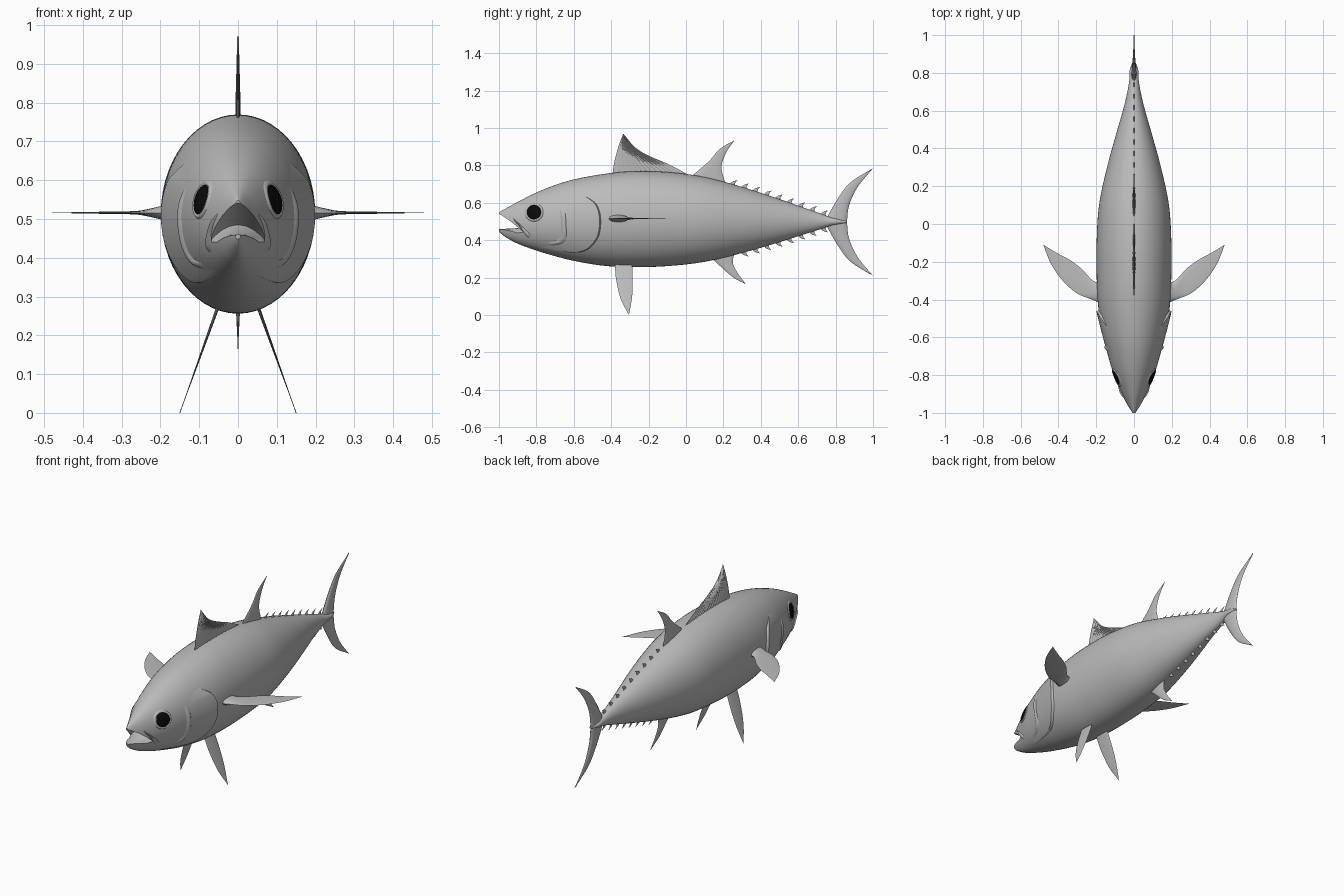
import bpy, bmesh, math
from mathutils import Vector

if "Cube" in bpy.data.objects:
    bpy.data.objects.remove(bpy.data.objects["Cube"])


def material(name, rgb):
    m = bpy.data.materials.new(name)
    m.diffuse_color = (*rgb, 1)
    m.use_nodes = True
    m.node_tree.nodes["Principled BSDF"].inputs["Base Color"].default_value = m.diffuse_color
    return m


GREY = material("fish grey", (0.5, 0.5, 0.5))
BLACK = material("eye black", (0.003, 0.003, 0.003))

# Body stations: y, top z, bottom z, half width
STATIONS = [
    (-1.0, .548, .447, .012), (-.985, .558, .432, .022), (-.95, .577, .408, .040),
    (-.9, .605, .382, .064), (-.8, .655, .345, .106), (-.7, .695, .315, .137),
    (-.6, .725, .29, .162), (-.45, .753, .265, .188), (-.3, .768, .256, .197),
    (-.1, .765, .262, .198), (.1, .738, .285, .185), (.3, .685, .332, .143),
    (.5, .62, .39, .088), (.6, .585, .422, .059), (.7, .55, .453, .035),
    (.77, .525, .475, .024), (.82, .514, .484, .022), (.86, .503, .493, .006)]


def section(y):
    """Smoothly interpolated top, bottom and half width of the body at y."""
    S = STATIONS
    y = min(max(y, S[0][0]), S[-1][0])
    i = next(k for k in range(len(S) - 1) if y <= S[k + 1][0])
    a, b = S[i], S[i + 1]
    p, q = S[max(i - 1, 0)], S[min(i + 2, len(S) - 1)]
    d = b[0] - a[0]
    t = (y - a[0]) / d
    out = []
    for k in (1, 2, 3):
        m0 = (b[k] - p[k]) / (b[0] - p[0]) * d
        m1 = (q[k] - a[k]) / (q[0] - a[0]) * d
        out.append((2*t**3 - 3*t**2 + 1) * a[k] + (t**3 - 2*t**2 + t) * m0
                   + (3*t**2 - 2*t**3) * b[k] + (t**3 - t**2) * m1)
    return out


def skin(y, z):
    """Half width of the body surface at y and z."""
    top, bot, w = section(y)
    return w * math.sqrt(max(0, 1 - ((2 * z - top - bot) / (top - bot)) ** 2))


def curve(pts, t):
    """Point on a smooth curve through pts, t from 0 to 1."""
    f = t * (len(pts) - 1)
    i = min(int(f), len(pts) - 2)
    f -= i
    b, c = Vector(pts[i]), Vector(pts[i + 1])
    a = Vector(pts[i - 1]) if i else 2 * b - c
    d = Vector(pts[i + 2]) if i + 2 < len(pts) else 2 * c - b
    return .5 * (2*b + (c - a)*f + (2*a - 5*b + 4*c - d)*f*f + (3*b - a - 3*c + d)*f**3)


def finish(name, bm, mat, mirror=False, outward=False, angle=35):
    bmesh.ops.remove_doubles(bm, verts=bm.verts, dist=1e-5)
    bmesh.ops.recalc_face_normals(bm, faces=bm.faces)
    if outward and sum(f.normal.x * f.calc_area() for f in bm.faces) < 0:
        bmesh.ops.reverse_faces(bm, faces=bm.faces)
    me = bpy.data.meshes.new(name)
    bm.to_mesh(me)
    bm.free()
    me.materials.append(mat)
    ob = bpy.data.objects.new(name, me)
    bpy.context.collection.objects.link(ob)
    smooth(ob, angle)
    if mirror:
        ob.modifiers.new("mirror", 'MIRROR').use_mirror_merge = False
    return ob


def smooth(ob, angle=35):
    bpy.ops.object.select_all(action='DESELECT')
    ob.select_set(True)
    bpy.context.view_layer.objects.active = ob
    bpy.ops.object.shade_smooth_by_angle(angle=math.radians(angle))


def grid(bm, fn, n, m):
    v = [[bm.verts.new(fn(i / n, j / m)) for j in range(m + 1)] for i in range(n + 1)]
    for i in range(n):
        for j in range(m):
            bm.faces.new((v[i][j], v[i+1][j], v[i+1][j+1], v[i][j+1]))


def fin(name, lead, trail, place, thick, n=16, m=10, mirror=False, rays=0, taper=.8):
    """Lens-section fin between a leading and a trailing curve."""
    bm = bmesh.new()
    for side in (1, -1):
        def point(s, u):
            p = curve(lead, s).lerp(curve(trail, s), u)
            off = thick * (1 - taper * min(1, s * 1.2)) * math.sqrt(max(0, 4 * u * (1 - u)))
            if rays:
                off *= .75 + .35 * math.cos(2 * math.pi * rays * u)
            return place(p.x, p.y, side * off)
        grid(bm, point, n, m)
    return finish(name, bm, GREY, mirror, angle=50)


def patch(name, fn, n, m, mat=GREY):
    """Raised plate that follows the flank; fn gives y, z and lift."""
    bm = bmesh.new()

    def point(s, t):
        y, z, lift = fn(s, t)
        return (skin(y, z) + lift, y, z)
    grid(bm, point, n, m)
    return finish(name, bm, mat, True, True, 50)


# Body
bm = bmesh.new()
N, SEG = 110, 56
rings = []
for i in range(N + 1):
    y = -1 + 1.86 * (i / N) ** 1.25
    top, bot, w = section(y)
    rings.append([bm.verts.new((w * math.cos(a), y, (top + bot) / 2 + (top - bot) / 2 * math.sin(a)))
                  for a in (2 * math.pi * k / SEG for k in range(SEG))])
for r, q in zip(rings, rings[1:]):
    for k in range(SEG):
        bm.faces.new((r[k], r[(k+1) % SEG], q[(k+1) % SEG], q[k]))
bm.faces.new(rings[0])
bm.faces.new(rings[-1])
body = finish("body", bm, GREY)

# Open mouth, cut with an arched wedge
wedge = [(-1.05, .562), (-1.0, .541), (-.93, .515), (-.86, .485), (-.9, .465), (-1.05, .457)]
bm = bmesh.new()
cols = []
for k in range(17):
    x = -.16 + .02 * k
    cols.append([bm.verts.new((x, y, z - 8 * x * x)) for y, z in wedge])
for a, b in zip(cols, cols[1:]):
    for k in range(len(wedge)):
        j = (k + 1) % len(wedge)
        bm.faces.new((a[k], a[j], b[j], b[k]))
bm.faces.new(cols[0])
bm.faces.new(cols[-1])
cutter = finish("mouth_cutter", bm, GREY)
cutter.hide_render = True
mod = body.modifiers.new("mouth", 'BOOLEAN')
mod.operation, mod.solver, mod.object = 'DIFFERENCE', 'EXACT', cutter
bpy.context.view_layer.objects.active = body
bpy.ops.object.modifier_apply(modifier="mouth")
bpy.data.objects.remove(cutter)
smooth(body)


# Head plates
def plate(name, front, rear, lift, n, m):
    def fn(s, t):
        p = curve(front, t).lerp(curve(rear, t), s)
        return p.x, p.y, lift(s, t)
    patch(name, fn, n, m)


def gill_lift(s, t):
    return -.006 if s > .99 else -.001 + .014 * s ** 1.5 * min(1, 6 * t, 5 * (1 - t))


def ridge(h):
    return lambda s, t: h * math.sin(math.pi * s) * min(1, 5 * t, 5 * (1 - t)) - .001


plate("gill_cover",
      [(-.62, .64), (-.68, .58), (-.7, .5), (-.72, .43), (-.76, .38), (-.86, .38)],
      [(-.55, .645), (-.475, .59), (-.452, .5), (-.475, .4), (-.57, .335), (-.8, .355)],
      gill_lift, 24, 36)
plate("cheek_ridge", [(-.68, .59), (-.67, .5), (-.68, .41), (-.75, .385)],
      [(-.65, .59), (-.64, .5), (-.645, .39), (-.74, .365)], ridge(.008), 8, 20)
plate("upper_lip", [(-.93, .525), (-.885, .483), (-.845, .445), (-.825, .415)],
      [(-.925, .513), (-.885, .466), (-.865, .432), (-.845, .41)], ridge(.009), 8, 16)


# Eyes with a rim
def disc(r0, r1, lift):
    def fn(s, t):
        r, a = r0 + (r1 - r0) * s, 2 * math.pi * t
        return -.813 + r * math.cos(a), .55 + r * math.sin(a), lift(s)
    return fn


patch("eye", disc(0, .038, lambda s: .003 + .005 * (1 - s * s)), 6, 32, BLACK)
patch("eye_rim", disc(.036, .05, lambda s: .005 * math.sin(math.pi * s) - .0005), 6, 32)


# Fins on the centre line
def upright(y, z, off):
    return (off, y, z)


fin("first_dorsal_fin",
    [(-.395, .74), (-.385, .81), (-.37, .87), (-.355, .92), (-.335, .97)],
    [(.04, .735), (-.085, .803), (-.19, .848), (-.27, .895), (-.335, .97)],
    upright, .007, 14, 72, rays=14, taper=.6)
fin("second_dorsal_fin", [(.02, .735), (.12, .82), (.18, .888), (.26, .935)],
    [(.215, .69), (.19, .79), (.218, .875), (.26, .935)], upright, .008)
fin("anal_fin", [(.13, .31), (.19, .255), (.25, .203), (.32, .165)],
    [(.265, .345), (.25, .285), (.272, .232), (.32, .165)], upright, .008)
for name, flip in (("upper_tail_lobe", False), ("lower_tail_lobe", True)):
    fin(name, [(.74, .4975), (.81, .62), (.88, .71), (1, .785)],
        [(.86, .4975), (.873, .59), (.92, .688), (1, .785)],
        lambda y, z, o, f=flip: (o, y, .995 - z if f else z), .014)

# Finlets along the back and belly
for side, first, count in ((1, .23, 9), (-1, .29, 8)):
    for k in range(count):
        y = first + (.715 - first) * k / (count - 1)
        z = section(y)[0 if side > 0 else 1]
        fin("upper_finlet" if side > 0 else "lower_finlet",
            [(y, -.01), (y + .018, .008), (y + .045, .016)],
            [(y + .035, -.025), (y + .032, -.002), (y + .045, .016)],
            lambda a, b, o, z=z, s=side: (o, a, z + s * b), .005, 5, 4)

# Paired fins
fin("pectoral_fin", [(.16, -.43), (.21, -.405), (.3, -.368), (.378, -.3), (.44, -.21), (.48, -.11)],
    [(.16, -.29), (.21, -.305), (.28, -.235), (.34, -.19), (.405, -.155), (.48, -.11)],
    lambda x, y, o: (x, y, .516 + o * (1 + 4 * max(0, (.26 - x) / .1))), .006, 24, 12, True)
fin("pelvic_fin", [(-.38, .3), (-.375, .2), (-.35, .09), (-.305, 0)],
    [(-.29, .3), (-.285, .2), (-.288, .1), (-.305, 0)],
    lambda y, z, o: (.15 - .36 * z + o, y, z), .005, mirror=True)
